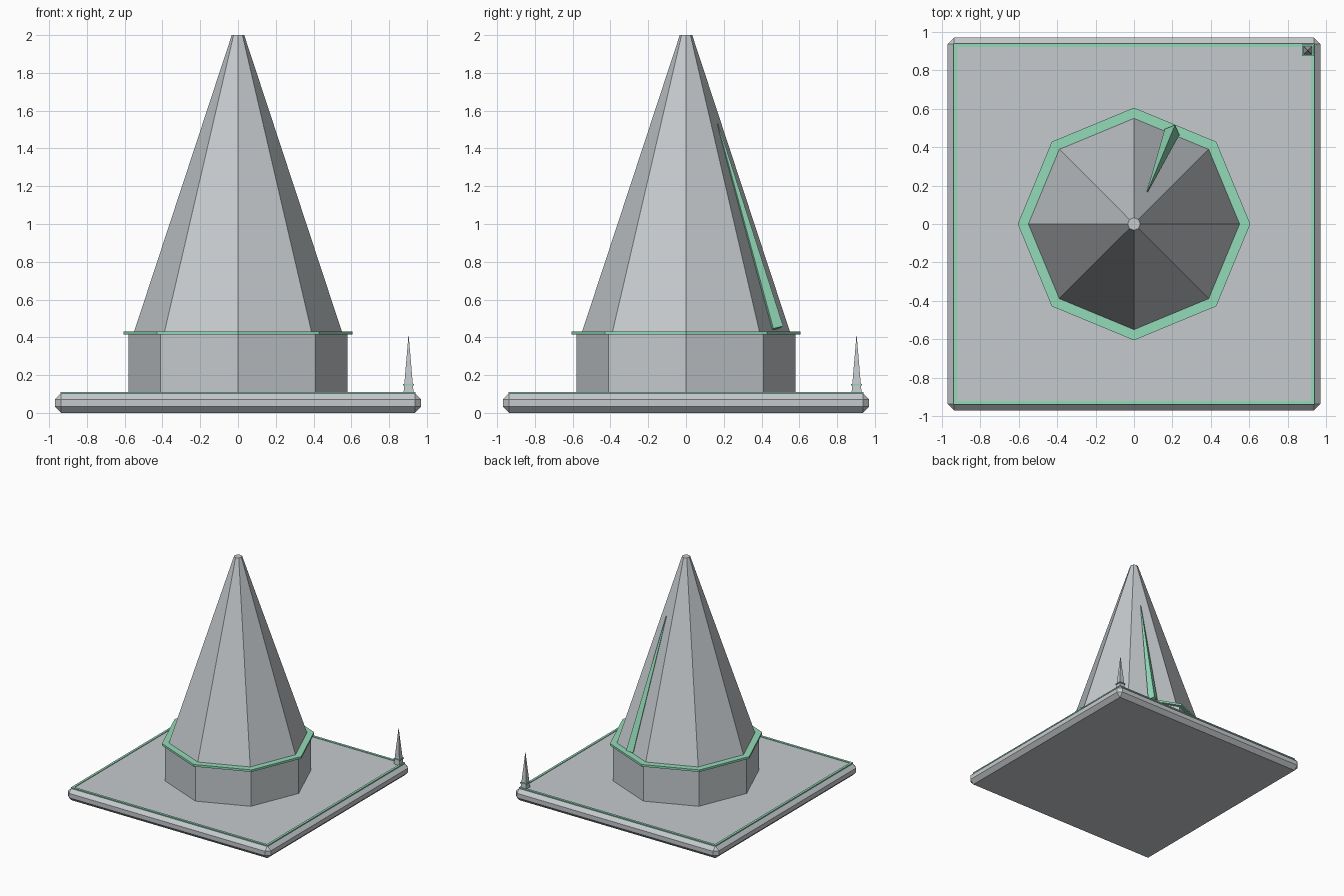
import bpy, bmesh, math
from mathutils import Vector

if "Cube" in bpy.data.objects:
    bpy.data.objects.remove(bpy.data.objects["Cube"])


def material(name, rgb):
    m = bpy.data.materials.new(name)
    m.diffuse_color = (*rgb, 1)
    m.use_nodes = True
    m.node_tree.nodes["Principled BSDF"].inputs["Base Color"].default_value = m.diffuse_color
    return m


GREY = material("stone grey", (0.56, 0.59, 0.61))
GREEN = material("mint green", (0.29, 0.70, 0.48))


def finish(name, bm, mat):
    bmesh.ops.recalc_face_normals(bm, faces=bm.faces)
    me = bpy.data.meshes.new(name)
    bm.to_mesh(me)
    bm.free()
    me.materials.append(mat)
    ob = bpy.data.objects.new(name, me)
    bpy.context.collection.objects.link(ob)
    return ob


def prism(name, mat, sides, r1, r2, z1, z2, loc=(0, 0), turn=0.0):
    """Flat-sided frustum with its first corner at angle `turn`."""
    bm = bmesh.new()
    rings = []
    for r, z in ((r1, z1), (r2, z2)):
        rings.append([bm.verts.new((loc[0] + r * math.cos(turn + math.tau * i / sides),
                                    loc[1] + r * math.sin(turn + math.tau * i / sides), z))
                      for i in range(sides)])
    lo, hi = rings
    for i in range(sides):
        j = (i + 1) % sides
        bm.faces.new((lo[i], lo[j], hi[j], hi[i]))
    bm.faces.new(lo)
    bm.faces.new(hi)
    return finish(name, bm, mat)


R2 = math.sqrt(2)
Q = math.pi / 4

# Chamfered square base
bm = bmesh.new()
bmesh.ops.create_cube(bm, size=1)
for v in bm.verts:
    v.co = (v.co.x * 1.94, v.co.y * 1.94, (v.co.z + 0.5) * 0.106)
bmesh.ops.bevel(bm, geom=bm.edges[:], offset=0.034, segments=1, affect='EDGES')
finish("base_slab", bm, GREY)

# Thin green border on the base
bm = bmesh.new()
loops = []
for h, z in ((0.94, 0.102), (0.94, 0.111), (0.92, 0.111), (0.92, 0.102)):
    loops.append([bm.verts.new((x * h, y * h, z))
                  for x, y in ((-1, -1), (1, -1), (1, 1), (-1, 1))])
for k in range(4):
    a, b = loops[k], loops[(k + 1) % 4]
    for i in range(4):
        j = (i + 1) % 4
        bm.faces.new((a[i], a[j], b[j], b[i]))
finish("base_border", bm, GREEN)

# Eight-sided tower: drum, collar and spire
prism("drum", GREY, 8, 0.58, 0.58, 0.10, 0.416)
prism("collar", GREEN, 8, 0.605, 0.605, 0.414, 0.432)
prism("spire", GREY, 8, 0.55, 0.033, 0.43, 2.0)

# Tapered diamond-section fin lying along one spire face
ang = math.radians(67.5)
out = Vector((math.cos(ang), math.sin(ang), 0))
side = Vector((math.sin(ang), -math.cos(ang), 0))
up = Vector((0, 0, 1))
foot = out * 0.518 + up * 0.447
tip = out * 0.182 + up * 1.53
normal = side.cross(tip - foot).normalized()
bm = bmesh.new()
ends = []
for c, r in ((foot, 0.041), (tip, 0.003)):
    ends.append([bm.verts.new(c + d * r) for d in (side, normal, -side, -normal)])
for i in range(4):
    j = (i + 1) % 4
    bm.faces.new((ends[0][i], ends[0][j], ends[1][j], ends[1][i]))
bm.faces.new(ends[0])
bm.faces.new(ends[1])
finish("spire_fin", bm, GREEN)

# Small corner spike with its band
prism("corner_spike", GREY, 4, 0.027 * R2, 0.001, 0.10, 0.41, (0.903, 0.903), Q)
prism("spike_band", GREEN, 4, 0.03 * R2, 0.03 * R2, 0.146, 0.154, (0.903, 0.903), Q)
